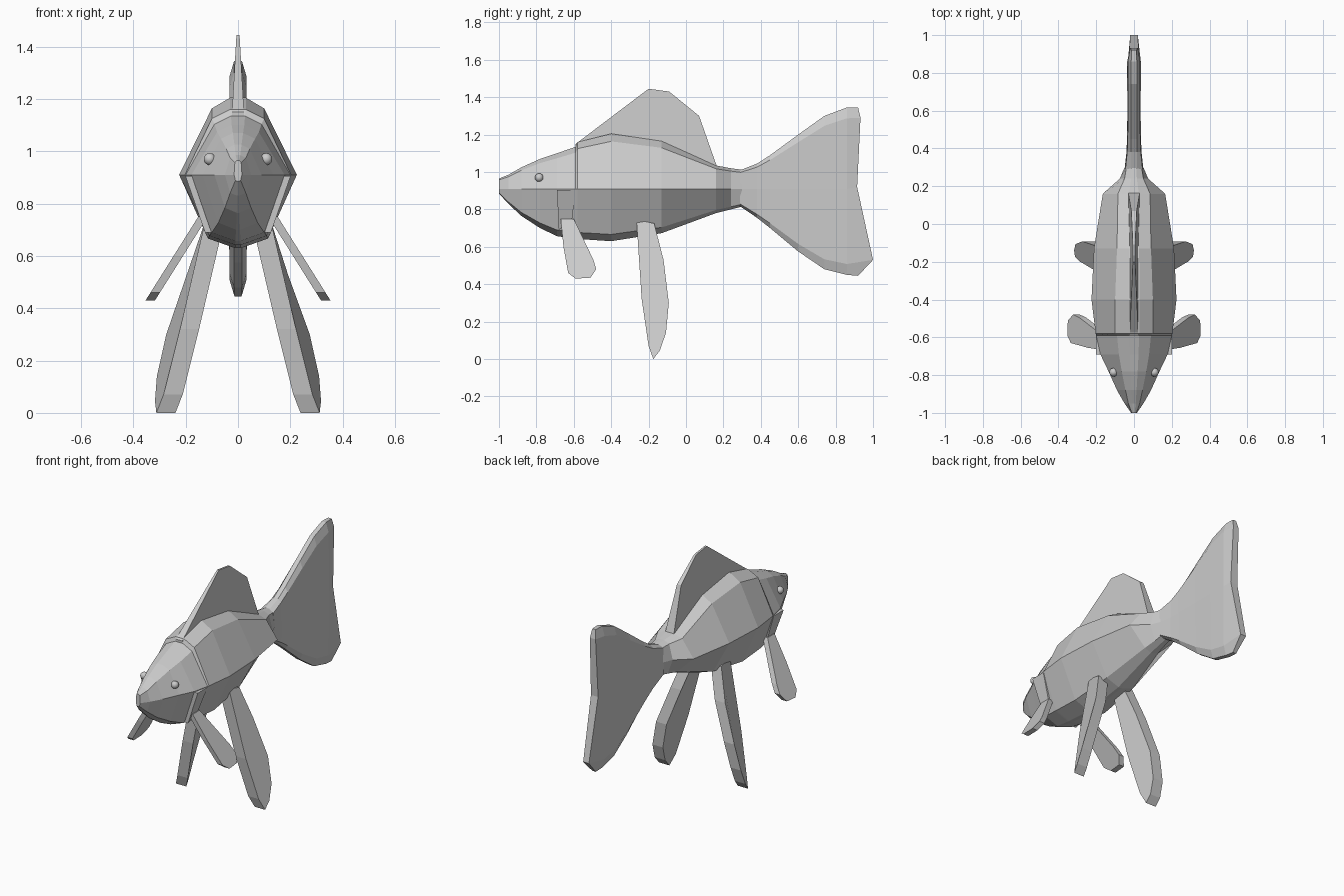
import bpy
import bmesh

default_cube = bpy.data.objects.get("Cube")
if default_cube:
    bpy.data.objects.remove(default_cube, do_unlink=True)

# One plain grey for the whole fish
GREY = (0.6, 0.6, 0.6, 1.0)
grey = bpy.data.materials.new("plain_grey")
grey.use_nodes = True
grey.diffuse_color = GREY
grey.node_tree.nodes["Principled BSDF"].inputs["Base Color"].default_value = GREY


def finish(bm, name, mirrored=False):
    """Turn a bmesh into a flat-shaded object, optionally mirrored in x."""
    bmesh.ops.recalc_face_normals(bm, faces=bm.faces)
    mesh = bpy.data.meshes.new(name)
    bm.to_mesh(mesh)
    bm.free()
    mesh.materials.append(grey)
    obj = bpy.data.objects.new(name, mesh)
    bpy.context.collection.objects.link(obj)
    if mirrored:
        mirror = obj.modifiers.new("mirror", "MIRROR")
        mirror.use_mirror_merge = False
    return obj


def loft(name, half_sections):
    """Skin a series of half sections (top to bottom) and their reflections."""
    bm = bmesh.new()
    rings = []
    for half in half_sections:
        other = [(-x, y, z) for x, y, z in reversed(half)]
        rings.append([bm.verts.new(p) for p in half + other])
    count = len(rings[0])
    for a, b in zip(rings, rings[1:]):
        for i in range(count):
            j = (i + 1) % count
            bm.faces.new((a[i], a[j], b[j], b[i]))
    for ring in (rings[0], rings[-1]):
        for i in range(count // 2 - 1):
            bm.faces.new((ring[i], ring[i + 1], ring[-i - 2], ring[-i - 1]))
    return finish(bm, name)


def slab(name, outline, inner, outer, mirrored=True):
    """Close a side outline (y, z) between two x surfaces given as functions."""
    bm = bmesh.new()
    near = [bm.verts.new((inner(y, z), y, z)) for y, z in outline]
    far = [bm.verts.new((outer(y, z), y, z)) for y, z in outline]
    bm.faces.new(near)
    bm.faces.new(far)
    for i in range(len(outline)):
        bm.faces.new((near[i - 1], near[i], far[i], far[i - 1]))
    return finish(bm, name, mirrored)


# Body: a faceted section with its widest line at a constant height
WAIST = 0.91


def body_section(y, top, ridge, width, keel, bottom):
    return [
        (ridge * 0.3, y, top),
        (ridge, y, top - 0.14 * (top - WAIST)),
        (width, y, WAIST),
        (keel, y, bottom + 0.13 * (WAIST - bottom)),
        (keel * 0.1, y, bottom),
    ]


# y, top, ridge half width, waist half width, keel half width, bottom
body_rows = [
    (-1.0, 0.965, 0.012, 0.015, 0.01, 0.885),
    (-0.95, 0.985, 0.03, 0.05, 0.03, 0.83),
    (-0.88, 1.025, 0.045, 0.09, 0.05, 0.765),
    (-0.78, 1.07, 0.065, 0.135, 0.075, 0.70),
    (-0.69, 1.10, 0.08, 0.178, 0.10, 0.657),
    (-0.59, 1.135, 0.09, 0.20, 0.11, 0.643),
    (-0.58, 1.16, 0.10, 0.203, 0.11, 0.642),
    (-0.4, 1.205, 0.10, 0.225, 0.115, 0.63),
    (-0.13, 1.165, 0.09, 0.212, 0.10, 0.673),
    (0.16, 1.035, 0.085, 0.165, 0.05, 0.78),
    (0.24, 1.02, 0.05, 0.075, 0.04, 0.80),
    (0.3, 1.012, 0.04, 0.05, 0.035, 0.815),
]
loft("body", [body_section(*row) for row in body_rows])


# Tail fin: a thin blade with chamfered upper and lower edges
def tail_section(y, top, bottom, width):
    chamfer = 0.13 * (top - bottom) / 2
    return [
        (0.015, y, top),
        (width * 0.9, y, top - chamfer),
        (width, y, WAIST),
        (width * 0.9, y, bottom + chamfer),
        (0.015, y, bottom),
    ]


tail_rows = [
    (0.29, 1.01, 0.816, 0.05),
    (0.38, 1.045, 0.755, 0.04),
    (0.45, 1.09, 0.70, 0.037),
    (0.6, 1.2, 0.575, 0.035),
    (0.74, 1.3, 0.48, 0.036),
    (0.86, 1.345, 0.45, 0.036),
]
tail_end = [
    (0.012, 0.92, 1.345),
    (0.02, 0.933, 1.29),
    (0.025, 0.915, 0.92),
    (0.02, 1.0, 0.53),
    (0.012, 0.92, 0.445),
]
loft("tail_fin", [tail_section(*row) for row in tail_rows] + [tail_end])


# Dorsal fin, tapering towards its tip
def dorsal_half(y, z):
    return 0.023 - 0.058 * (z - 1.15)


slab("dorsal_fin",
     [(-0.59, 1.08), (-0.59, 1.15), (-0.2, 1.445), (-0.09, 1.43),
      (0.07, 1.3), (0.165, 1.03), (0.15, 0.98)],
     lambda y, z: -dorsal_half(y, z), dorsal_half, mirrored=False)


# Gill covers, standing slightly proud of the cheeks
def gill_outer(y, z):
    return 0.14 + 0.35 * (z - 0.73)


slab("gill_covers",
     [(-0.69, 0.905), (-0.59, 0.905), (-0.61, 0.74), (-0.68, 0.69)],
     lambda y, z: gill_outer(y, z) - 0.05, gill_outer)


# Pectoral fins: small paddles splayed outwards
def pectoral_mid(y, z):
    return 0.14 + 0.63 * (0.74 - z)


slab("pectoral_fins",
     [(-0.67, 0.75), (-0.6, 0.75), (-0.495, 0.53), (-0.48, 0.48),
      (-0.51, 0.435), (-0.59, 0.43), (-0.63, 0.46), (-0.655, 0.6)],
     lambda y, z: pectoral_mid(y, z) - 0.018,
     lambda y, z: pectoral_mid(y, z) + 0.018)


# Pelvic fins: long thick blades, turned out towards the rear
def pelvic_inner(y, z):
    turn = max(0, y + 0.21) * 0.45 * min(1, (0.75 - z) * 2)
    return 0.2 + 0.233 * (0.1 - z) + turn


slab("pelvic_fins",
     [(-0.265, 0.745), (-0.17, 0.725), (-0.12, 0.53), (-0.092, 0.3),
      (-0.107, 0.14), (-0.14, 0.045), (-0.175, 0.0), (-0.2, 0.07),
      (-0.237, 0.32)],
     pelvic_inner, lambda y, z: pelvic_inner(y, z) + 0.073)

# Eyes
bm = bmesh.new()
bmesh.ops.create_uvsphere(bm, u_segments=12, v_segments=8, radius=0.023)
bmesh.ops.translate(bm, verts=bm.verts, vec=(0.108, -0.785, 0.97))
eyes = finish(bm, "eyes", mirrored=True)
for face in eyes.data.polygons:
    face.use_smooth = True
